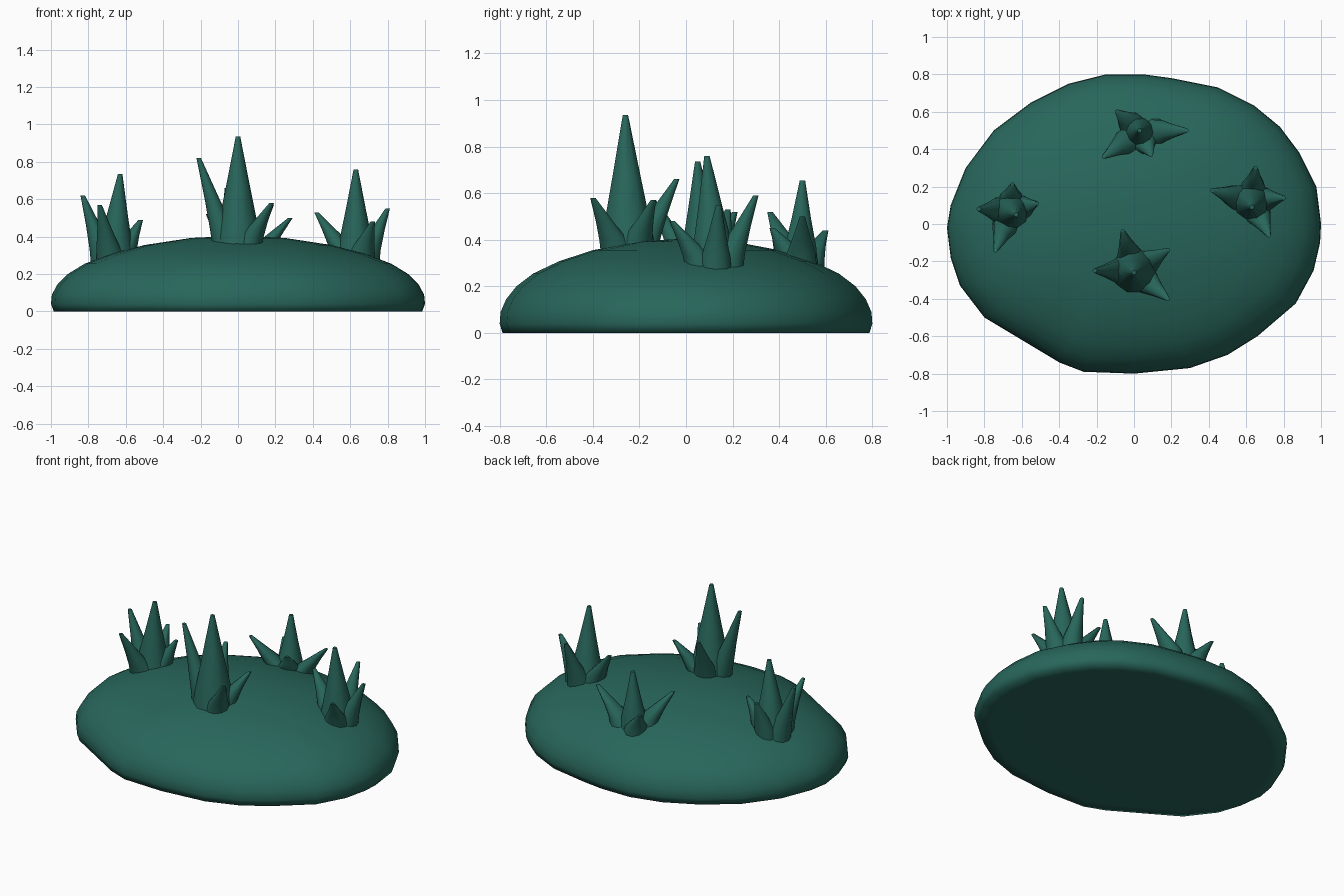
import bpy, bmesh, math
from mathutils import Vector
from mathutils.bvhtree import BVHTree

cube = bpy.data.objects.get("Cube")
if cube:
    bpy.data.objects.remove(cube, do_unlink=True)

teal = bpy.data.materials.new("deep_teal")
teal.use_nodes = True
teal.diffuse_color = (0.021, 0.134, 0.105, 1)
teal.node_tree.nodes["Principled BSDF"].inputs["Base Color"].default_value = teal.diffuse_color


def finish(bm, name, angle):
    """Turn a bmesh into a smooth-shaded object."""
    bmesh.ops.recalc_face_normals(bm, faces=bm.faces)
    mesh = bpy.data.meshes.new(name)
    bm.to_mesh(mesh)
    mesh.materials.append(teal)
    obj = bpy.data.objects.new(name, mesh)
    bpy.context.collection.objects.link(obj)
    bpy.ops.object.select_all(action='DESELECT')
    obj.select_set(True)
    bpy.context.view_layer.objects.active = obj
    bpy.ops.object.shade_smooth_by_angle(angle=math.radians(angle))


def bridge(bm, low, high):
    for i in range(len(low)):
        j = (i + 1) % len(low)
        bm.faces.new((low[i], low[j], high[j], high[i]))


def fan(bm, ring, z):
    centre = bm.verts.new((0, 0, z))
    for i, v in enumerate(ring):
        bm.faces.new((v, ring[(i + 1) % len(ring)], centre))


# Mound: a closed pebble shape, its irregular outline scaled along a profile
outline = [(1, 0), (.975, .2), (.885, .38), (.78, .52), (.64, .635), (.45, .73), (.2, .78),
           (.05, .8), (-.15, .8), (-.35, .75), (-.55, .65), (-.75, .5), (-.9, .3),
           (-.98, .1), (-1, -.02), (-.98, -.18), (-.93, -.33), (-.8, -.5), (-.6, -.62),
           (-.4, -.74), (-.27, -.79), (0, -.8), (.3, -.77), (.5, -.7), (.66, -.6),
           (.865, -.425), (.96, -.25), (.995, -.1)]
profile = [(.6, .004), (.9, .002), (.985, .0), (1, .04), (.995, .09), (.965, .145),
           (.91, .2), (.82, .255), (.68, .308), (.5, .355), (.25, .393)]
mound = bmesh.new()
rings = [[mound.verts.new((x * s, y * s, z)) for x, y in outline] for s, z in profile]
for low, high in zip(rings, rings[1:]):
    bridge(mound, low, high)
fan(mound, rings[0], .005)
fan(mound, rings[-1], .405)
surface = BVHTree.FromBMesh(mound)
finish(mound, "mound", 80)
mound.free()


def ground(x, y):
    return surface.ray_cast(Vector((x, y, 2)), Vector((0, 0, -1)))[0].z


def add_spike(bm, base, tip, radius, sides=10):
    """Tapered spike whose foot sinks into the mound and whose tip is slightly blunt."""
    tip = Vector(tip)
    foot = Vector((base[0], base[1], ground(*base)))
    rings = []
    for t, r in ((0, radius), (.12, radius * .9), (.5, radius * .55), (1, .012)):
        c = foot.lerp(tip, t)
        ring = []
        for k in range(sides):
            a = 2 * math.pi * k / sides
            x, y = c.x + r * math.cos(a), c.y + r * math.sin(a)
            ring.append(bm.verts.new((x, y, ground(x, y) - .01 if t == 0 else c.z)))
        rings.append(ring)
    for low, high in zip(rings, rings[1:]):
        bridge(bm, low, high)
    bm.faces.new(rings[0])
    bm.faces.new(rings[-1])


# Crystal clusters: centre, main spike tip and radius, then the side spike tips
clusters = {
    "front": ((0, -.25), (0, -.26, .935), .12,
              [(-.21, -.25, .82), (-.06, -.04, .66), (.18, -.4, .58), (.18, -.14, .57)]),
    "back": ((.03, .49), (.03, .5, .655), .08,
             [(-.16, .36, .52), (-.09, .6, .44), (.09, .37, .45), (.28, .5, .5)]),
    "left": ((.63, .12), (.63, .09, .76), .1,
             [(.42, .18, .53), (.65, .3, .59), (.8, .14, .55), (.72, -.06, .48)]),
    "right": ((-.66, .07), (-.63, .05, .735), .1,
              [(-.83, .08, .62), (-.65, .21, .52), (-.52, .11, .49), (-.74, -.14, .57)]),
}
for side, (centre, main_tip, radius, tips) in clusters.items():
    bm = bmesh.new()
    add_spike(bm, centre, main_tip, radius)
    for tip in tips:
        base = Vector(centre).lerp(Vector(tip[:2]), .32)
        add_spike(bm, base, tip, .072)
    finish(bm, side + "_crystal_cluster", 60)
    bm.free()
